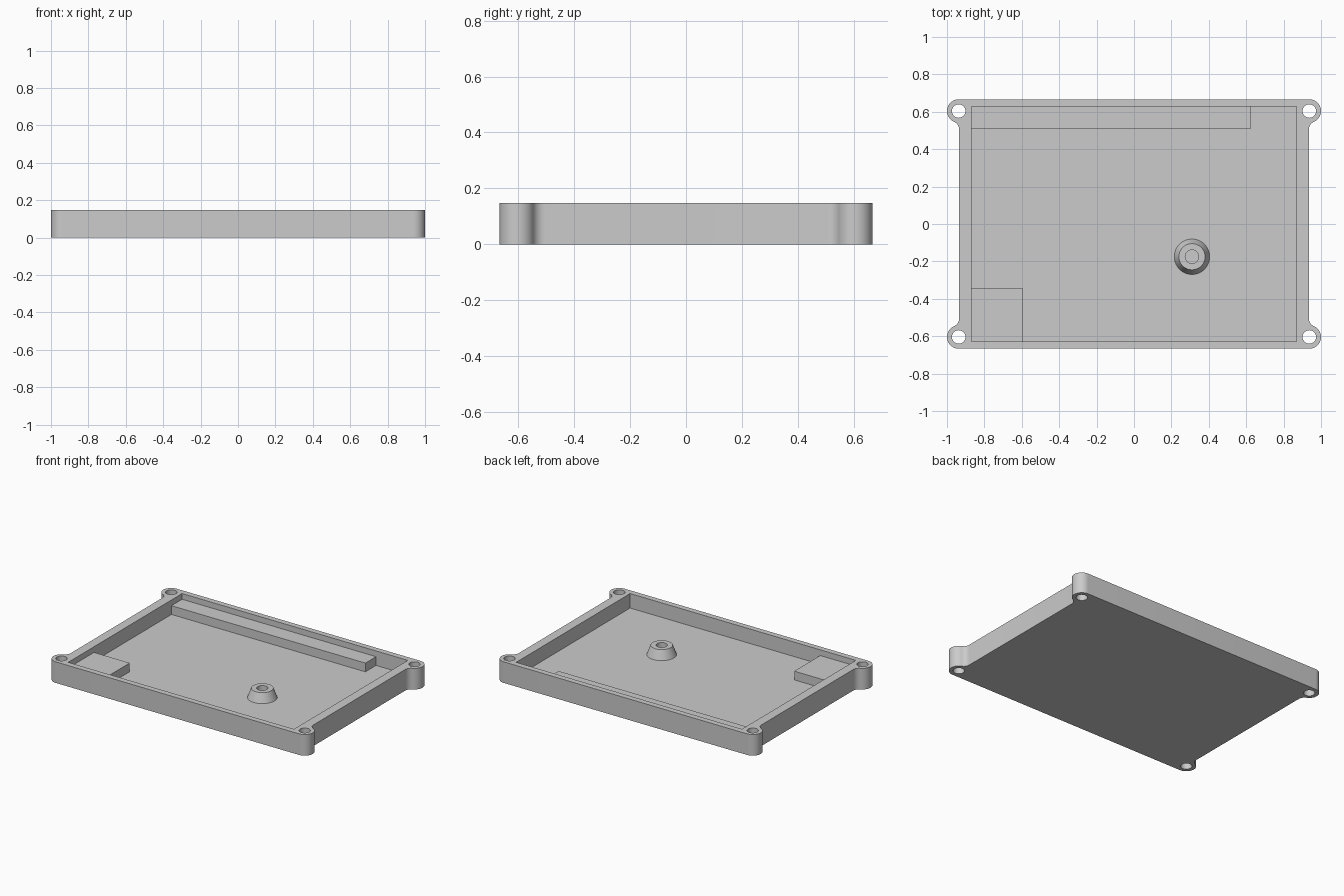
import bpy, bmesh
from math import sin, cos, pi, atan2, sqrt, radians

if "Cube" in bpy.data.objects:
    bpy.data.objects.remove(bpy.data.objects["Cube"])

HEIGHT, FLOOR, LEDGE = 0.147, 0.046, 0.107
WALL_X, IN_X, IN_Y = 0.935, 0.87, 0.627
EAR_X, EAR_Y, EAR_R, HOLE_R = 0.9375, 0.604, 0.0625, 0.036
FILLET = 0.045

grey = bpy.data.materials.new("light_grey")
grey.use_nodes = True
grey.diffuse_color = (0.6, 0.6, 0.6, 1)
grey.node_tree.nodes["Principled BSDF"].inputs["Base Color"].default_value = (0.6, 0.6, 0.6, 1)


def finish(name, bm):
    bmesh.ops.recalc_face_normals(bm, faces=bm.faces)
    mesh = bpy.data.meshes.new(name)
    bm.to_mesh(mesh)
    bm.free()
    mesh.materials.append(grey)
    obj = bpy.data.objects.new(name, mesh)
    bpy.context.collection.objects.link(obj)
    return obj


def activate(obj):
    bpy.ops.object.select_all(action='DESELECT')
    obj.select_set(True)
    bpy.context.view_layer.objects.active = obj


def smooth(obj):
    activate(obj)
    bpy.ops.object.shade_smooth_by_angle(angle=radians(30))


def add_prism(bm, points, z0, z1):
    face = bm.faces.new([bm.verts.new((x, y, z0)) for x, y in points])
    top = bmesh.ops.extrude_face_region(bm, geom=[face])["geom"]
    bmesh.ops.translate(bm, vec=(0, 0, z1 - z0),
                        verts=[v for v in top if isinstance(v, bmesh.types.BMVert)])


def rect(x0, x1, y0, y1):
    return [(x0, y0), (x1, y0), (x1, y1), (x0, y1)]


def arc(cx, cy, r, a0, a1, n):
    return [(cx + r * cos(a0 + (a1 - a0) * i / n), cy + r * sin(a0 + (a1 - a0) * i / n))
            for i in range(n + 1)]


# Outline: one corner ear with its fillet, mirrored to all four corners
fx = WALL_X + FILLET
fy = EAR_Y - sqrt((EAR_R + FILLET) ** 2 - (fx - EAR_X) ** 2)
tangent = atan2(fy - EAR_Y, fx - EAR_X)
corner = arc(fx, fy, FILLET, pi, tangent + pi, 10)
corner += arc(EAR_X, EAR_Y, EAR_R, tangent, pi / 2, 24)[1:]
outline = []
for sx, sy in ((1, 1), (-1, 1), (-1, -1), (1, -1)):
    quarter = [(sx * x, sy * y) for x, y in corner]
    outline += quarter if sx * sy > 0 else quarter[::-1]

bm = bmesh.new()
add_prism(bm, outline, 0, HEIGHT)
tray = finish("tray", bm)

# Cavity and screw holes cut from the tray
bm = bmesh.new()
add_prism(bm, rect(-IN_X, IN_X, -IN_Y, IN_Y), FLOOR, HEIGHT + 0.1)
for sx in (-1, 1):
    for sy in (-1, 1):
        circle = arc(sx * EAR_X, sy * EAR_Y, HOLE_R, 0, 2 * pi, 32)[:-1]
        add_prism(bm, circle, -0.1, HEIGHT + 0.1)
cutter = finish("tray_cutter", bm)
cutter.hide_render = True
activate(tray)
cut = tray.modifiers.new("cut", 'BOOLEAN')
cut.operation, cut.solver, cut.object = 'DIFFERENCE', 'EXACT', cutter
bpy.ops.object.modifier_apply(modifier="cut")
bpy.data.objects.remove(cutter)
smooth(tray)

# Raised ledge along the back and block in the front corner, sunk into the walls
SINK = 0.01
for name, points in (("back_ledge", rect(-IN_X - SINK, 0.625, 0.51, IN_Y + SINK)),
                     ("corner_block", rect(-IN_X - SINK, -0.595, -IN_Y - SINK, -0.342))):
    bm = bmesh.new()
    add_prism(bm, points, FLOOR - SINK, LEDGE)
    finish(name, bm)

# Tapered boss with a blind hole, turned around its axis
bm = bmesh.new()
profile = [(0.095, FLOOR - 0.001), (0.07, 0.111), (HOLE_R, 0.111),
           (HOLE_R, FLOOR + 0.001), (0, FLOOR + 0.001)]
verts = [bm.verts.new((r, 0, z)) for r, z in profile]
edges = [bm.edges.new(pair) for pair in zip(verts, verts[1:])]
bmesh.ops.spin(bm, geom=verts + edges, cent=(0, 0, 0), axis=(0, 0, 1),
               angle=2 * pi, steps=48, use_duplicate=False)
bmesh.ops.remove_doubles(bm, verts=bm.verts, dist=0.0001)
bmesh.ops.translate(bm, verts=bm.verts, vec=(0.31, -0.175, 0))
boss = finish("screw_boss", bm)
# Open shell: the rim must face up
if max(boss.data.polygons, key=lambda p: p.center.z).normal.z < 0:
    boss.data.flip_normals()
smooth(boss)
